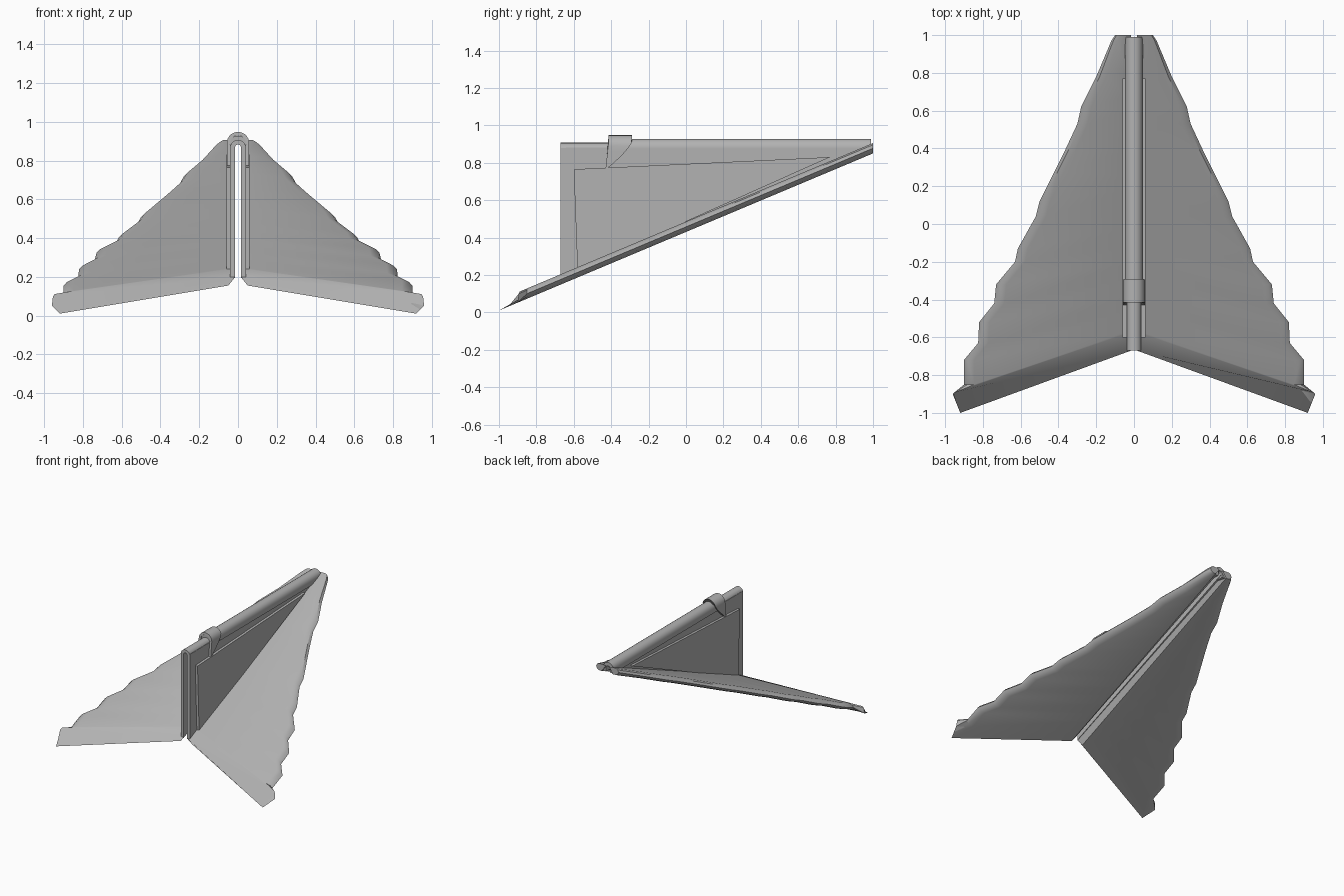
import bpy, bmesh, math

cube = bpy.data.objects.get("Cube")
if cube:
    bpy.data.objects.remove(cube, do_unlink=True)

grey = bpy.data.materials.new("paper_grey")
grey.use_nodes = True
colour = (0.45, 0.45, 0.45, 1)
grey.diffuse_color = colour
grey.node_tree.nodes["Principled BSDF"].inputs["Base Color"].default_value = colour


def loft(name, rings, mirror=False):
    """Skin closed rings of equal length, cap both ends, optionally mirror in x."""
    bm = bmesh.new()
    rows = [[bm.verts.new(p) for p in ring] for ring in rings]
    for a, b in zip(rows, rows[1:]):
        for i in range(len(a)):
            j = (i + 1) % len(a)
            bm.faces.new((a[i], a[j], b[j], b[i]))
    bm.faces.new(rows[0])
    bm.faces.new(reversed(rows[-1]))
    bmesh.ops.recalc_face_normals(bm, faces=bm.faces)
    mesh = bpy.data.meshes.new(name)
    bm.to_mesh(mesh)
    bm.free()
    mesh.materials.append(grey)
    obj = bpy.data.objects.new(name, mesh)
    bpy.context.collection.objects.link(obj)
    if mirror:
        obj.modifiers.new("mirror", "MIRROR").use_mirror_merge = False
    bpy.ops.object.select_all(action="DESELECT")
    obj.select_set(True)
    bpy.context.view_layer.objects.active = obj
    bpy.ops.object.shade_smooth_by_angle(angle=math.radians(35))
    return obj


def sheet(name, outline, x0, x1):
    """Upright sheet with a (y, z) outline, one on each side."""
    return loft(name, [[(x, y, z) for y, z in outline] for x in (x0, x1)], True)


def arch(name, outer, inner, top, low, back, front):
    """Inverted U along y; back and front give the y limits at a height."""
    def half_ring(r):
        pts = [(r * math.cos(math.pi * i / 10), top - outer + r * math.sin(math.pi * i / 10))
               for i in range(11)]
        legs = [low + (top - outer - low) * i / 5 for i in range(5)]
        return [(r, z) for z in legs] + pts + [(-r, z) for z in reversed(legs)]
    profile = half_ring(outer) + half_ring(inner)[::-1]
    return loft(name, [[(x, f(z), z) for x, z in profile] for f in (back, front)])


# Wings: sloping plates with a rounded, crumpled leading edge
THICK = 0.055


def under(y):
    return 0.43 + 0.42 * y


def point(x, y, rise):
    return (x, y, under(y) + rise)


leading_edge = [(.10, 1), (.12, .97), (.2, .78), (.28, .62), (.3, .53), (.37, .38),
                (.42, .28), (.5, .12), (.52, .04), (.615, -.13), (.63, -.2),
                (.73, -.32), (.74, -.42), (.82, -.52), (.825, -.63), (.9, -.72), (.9, -.85)]
rings = []
for x, y in leading_edge:
    root = 1 - (1 - y) * 0.85
    inset = min(0.06, 0.5 * (x - 0.05))
    rings.append([point(.015, root, .05), point(.05, root, 0),
                  point(x - inset, y, 0), point(x - inset * .3, y, .01),
                  point(x, y, THICK / 2), point(x - inset * .3, y, .046),
                  point(x - inset * .9, y, THICK), point(.04, root, THICK)])
# The last ring leans back so that its cap is the bevelled trailing strip
rings.append([point(.015, -.67, .05), point(.05, -.655, 0), point(.92, -1, 0),
              point(.94, -.95, 0), point(.96, -.9, 0), point(.955, -.895, .045),
              point(.945, -.89, THICK), point(.04, -.58, THICK)])
loft("wing", rings, True)

# Upright keel: two sheets with an open slot between them
sheet("keel_sheet", [(-.67, under(-.67) + .045), (-.67, .88), (.98, .89),
                     (.98, under(.98) + .03)], .015, .04)
arch("keel_roof", .04, .015, .907, .86, lambda z: -.67, lambda z: -.35)

# Thicker triangular layer low on each side of the keel
sheet("keel_side_panel", [(-.6, .765), (.77, .83), (-.58, under(-.58) + .04)], .03, .06)

# Folded spine along the top
arch("spine_fold", .047, .018, .928, .85, lambda z: -.41, lambda z: .99)

# Clip over the spine with legs that taper downwards
arch("spine_clip", .058, .04, .948, .77,
     lambda z: -.415 - .015 * max(0, .9 - z) / .13,
     lambda z: -.29 - .13 * (max(0, .91 - z) / .14) ** 1.3)
